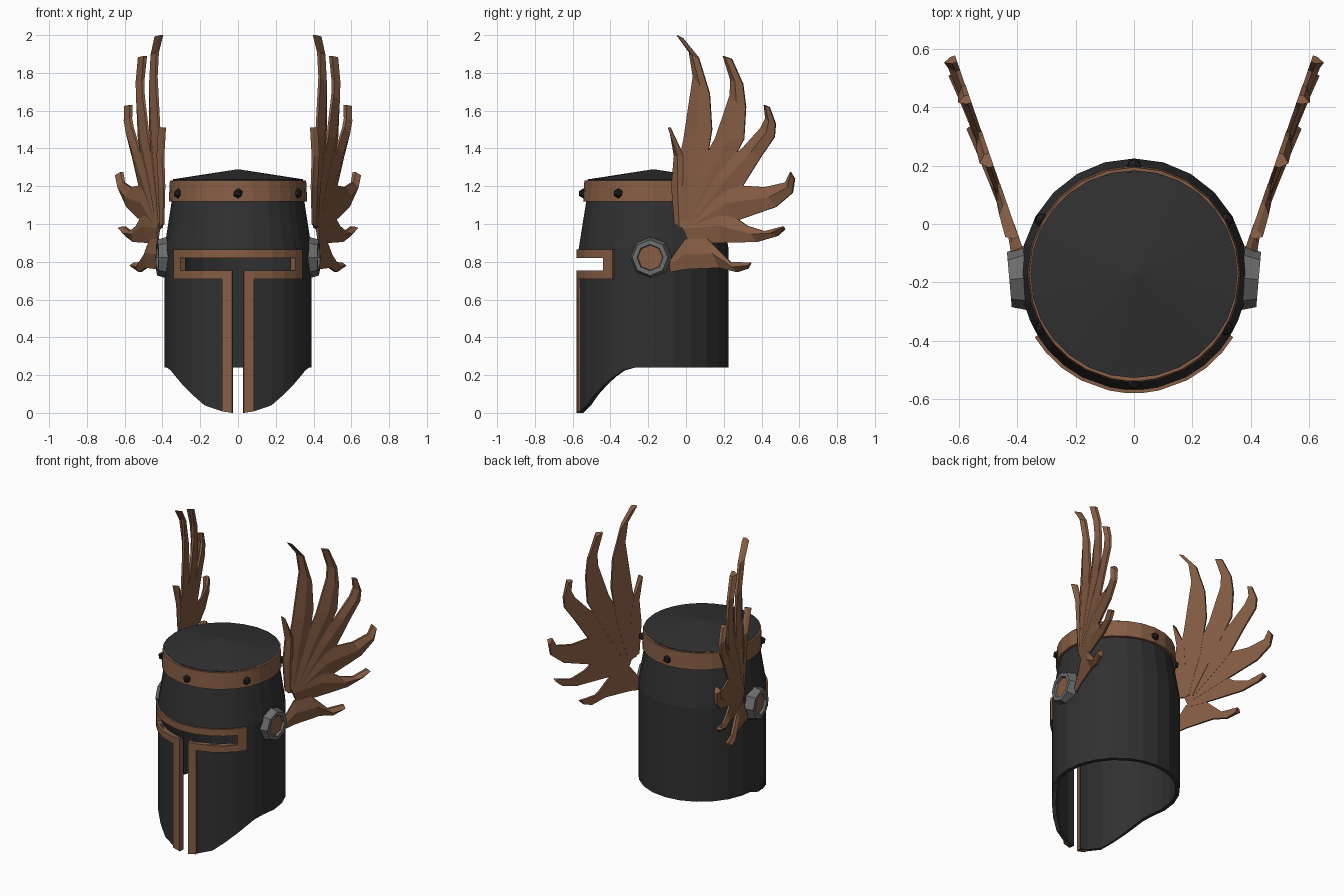
import bpy, bmesh, math
from mathutils import Vector, Matrix

if "Cube" in bpy.data.objects:
    bpy.data.objects.remove(bpy.data.objects["Cube"])


def material(name, r, g, b):
    m = bpy.data.materials.new(name)
    m.diffuse_color = (r, g, b, 1)
    m.use_nodes = True
    m.node_tree.nodes["Principled BSDF"].inputs["Base Color"].default_value = m.diffuse_color
    return m


BLACK = material("black_iron", 0.03, 0.03, 0.03)
BRONZE = material("bronze", 0.24, 0.11, 0.058)
GREY = material("grey_steel", 0.15, 0.15, 0.15)
RIVET = material("dark_rivet", 0.014, 0.014, 0.015)

CY, RX, RY = -0.172, 0.39, 0.397      # helmet axis and radii


def finish(name, bm, mats, mirror=False):
    me = bpy.data.meshes.new(name)
    bm.to_mesh(me)
    bm.free()
    ob = bpy.data.objects.new(name, me)
    bpy.context.collection.objects.link(ob)
    for m in mats:
        me.materials.append(m)
    if mirror:
        ob.modifiers.new("mirror", 'MIRROR')
    return ob


def around(deg, z, s):
    a = math.radians(deg)             # 0 degrees is the front
    return Vector((RX * s * math.sin(a), CY - RY * s * math.cos(a), z))


# Lower hem height by angle from the front
HEM = [(4.4, 0.0), (12.3, 0.008), (27, 0.04), (38, 0.095), (49, 0.15),
       (58, 0.193), (66, 0.225), (75, 0.24)]


def hem(deg):
    return dict(HEM).get(abs(deg), 0.24)


def curved_plate(name, mat, cols, rows, thick, keep=lambda j, a: True, closed=False):
    """Plate wrapped round the helmet; rows are (height or None for hem, scale)."""
    bm = bmesh.new()
    grid = [[bm.verts.new(around(a, hem(a) if z is None else z, s)) for a in cols]
            for z, s in rows]
    n = len(cols)
    for j in range(len(rows) - 1):
        for i in range(n if closed else n - 1):
            k = (i + 1) % n
            mid = 180 if k == 0 else abs(cols[i] + cols[k]) / 2
            if keep(j, mid):
                bm.faces.new((grid[j][i], grid[j][k], grid[j + 1][k], grid[j + 1][i]))
    bmesh.ops.delete(bm, geom=[v for v in bm.verts if not v.link_faces], context='VERTS')
    ob = finish(name, bm, [mat])
    mod = ob.modifiers.new("thickness", 'SOLIDIFY')
    mod.thickness = thick
    return ob


half = [a for a, _ in HEM] + [90, 105, 120, 135, 150, 165]
full = [-a for a in reversed(half)] + half + [180]
front = [a for a in full if abs(a) <= 58]

# Helmet shell with a T-shaped face opening
curved_plate("helmet_shell", BLACK, full,
             [(None, 1), (0.71, 1), (0.755, 1), (0.82, 1), (0.87, 1), (1.12, 0.90), (1.236, 0.885)],
             0.025, lambda j, a: not ((j < 3 and a < 4) or (j == 2 and a < 49)), True)


# Bronze trim framing the opening
def trim_keep(j, a):
    return (4 < a < 12.3, a > 4, a > 49, True)[j]


curved_plate("face_trim", BRONZE, front,
             [(None, 1.03), (0.71, 1.03), (0.755, 1.03), (0.82, 1.03), (0.865, 1.03)],
             0.03, trim_keep)

# Crown band
curved_plate("crown_band", BRONZE, full, [(1.12, 0.94), (1.23, 0.925)], 0.03, closed=True)

# Shallow conical cap
bm = bmesh.new()
bmesh.ops.create_cone(bm, cap_ends=True, segments=28, radius1=0.356, radius2=0, depth=0.055,
                      matrix=Matrix.Translation((0, CY, 1.2625)))
finish("cap", bm, [BLACK])

# Six rivets on the band
bm = bmesh.new()
for k in range(6):
    bmesh.ops.create_icosphere(bm, subdivisions=1, radius=0.027,
                               matrix=Matrix.Translation(around(60 * k, 1.162, 0.935)))
finish("band_rivets", bm, [RIVET])

# Side bosses: octagonal steel ring with a bronze centre
bm = bmesh.new()
place = (Matrix.Translation((0.398, -0.188, 0.822)) @ Matrix.Rotation(math.radians(-5), 4, 'Z')
         @ Matrix.Rotation(math.radians(90), 4, 'Y'))
bmesh.ops.create_cone(bm, cap_ends=True, segments=8, radius1=0.112, radius2=0.095, depth=0.06,
                      matrix=place)
bm.normal_update()
face = max((f for f in bm.faces if len(f.verts) == 8), key=lambda f: f.calc_center_median().x)
bmesh.ops.inset_region(bm, faces=[face], thickness=0.025, depth=0)
bmesh.ops.inset_region(bm, faces=[face], thickness=0.004, depth=-0.015)
face.material_index = 1
finish("side_boss", bm, [GREY, BRONZE], mirror=True)

# Wing feathers: stations of (left y, left z, right y, right z) from root to tip
FEATHERS = [
    [(-.06, 1.0, .0, .97), (-.075, 1.2, .0, 1.2), (-.06, 1.36, -.01, 1.36), (-.085, 1.51, -.08, 1.51)],
    [(-.04, .98, .02, .98), (-.05, 1.25, .1, 1.25), (-.01, 1.45, .14, 1.5), (.04, 1.78, .128, 1.69),
     (.02, 1.91, .07, 1.88), (-.045, 2.0, -.015, 1.985)],
    [(-.03, .98, .05, .98), (.05, 1.25, .22, 1.28), (.16, 1.46, .31, 1.45), (.235, 1.68, .32, 1.62),
     (.24, 1.76, .305, 1.74), (.2, 1.89, .245, 1.875)],
    [(-.02, 1.0, .06, .97), (.14, 1.28, .29, 1.18), (.3, 1.4, .4, 1.355), (.4, 1.51, .472, 1.46),
     (.425, 1.56, .478, 1.53), (.418, 1.63, .445, 1.62)],
    [(.0, 1.02, .04, .94), (.2, 1.21, .25, 1.01), (.42, 1.195, .48, 1.09), (.53, 1.22, .568, 1.165),
     (.558, 1.275, .58, 1.24)],
    [(-.04, 1.05, .02, .9), (.2, 1.08, .18, .9), (.33, .99, .38, .905), (.42, .962, .49, .937),
     (.52, .988, .528, .972)],
    [(-.08, .81, -.08, .745), (.0, .92, .0, .76), (.12, .92, .18, .768), (.24, .8, .275, .745),
     (.35, .795, .335, .765)],
]
OUT = Vector((0.945, -0.326, 0))


def on_wing(y, z, lift):
    return Vector((0.383 + 0.345 * (y + 0.08), y, z)) + OUT * lift


bm = bmesh.new()
for n, feather in enumerate(FEATHERS):
    rings = []
    for i, (ly, lz, ry, rz) in enumerate(feather):
        t = 0.014 + 0.022 * i / (len(feather) - 1)
        base = 0.001 * n
        pts = [(ly, lz, base), (ry, rz, base), (ry, rz, base + t * 0.5),
               ((ly + ry) / 2, (lz + rz) / 2, base + t * 1.2), (ly, lz, base + t * 0.5)]
        rings.append([bm.verts.new(on_wing(*p)) for p in pts])
    for a, b in zip(rings, rings[1:]):
        for k in range(5):
            m = (k + 1) % 5
            bm.faces.new((a[k], a[m], b[m], b[k]))
    bm.faces.new(rings[0])
    bm.faces.new(rings[-1])
bmesh.ops.recalc_face_normals(bm, faces=bm.faces[:])
finish("wings", bm, [BRONZE], mirror=True)
